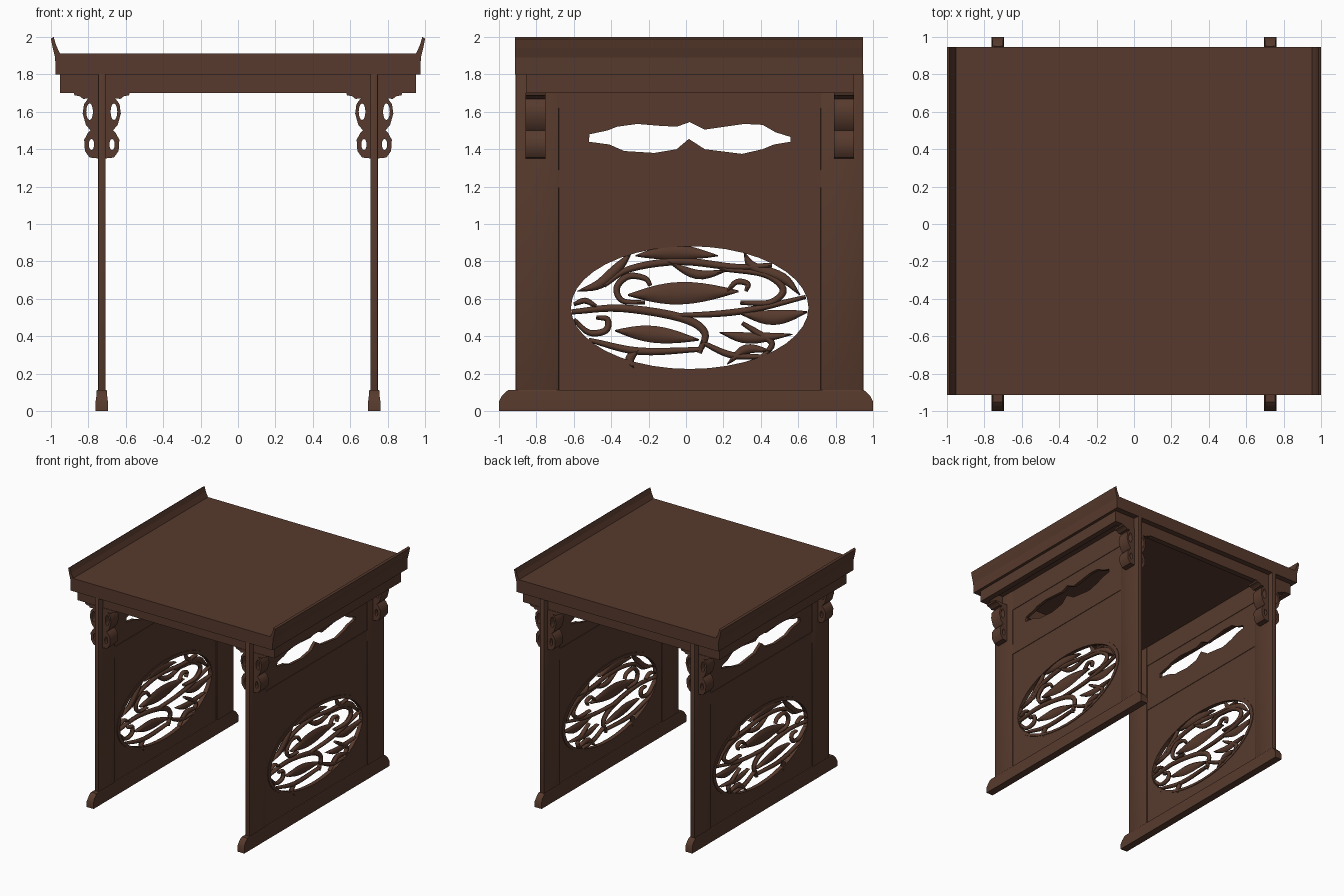
import bpy, bmesh, math
from mathutils import Matrix, Vector

if "Cube" in bpy.data.objects:
    bpy.data.objects.remove(bpy.data.objects["Cube"])

wood = bpy.data.materials.new("dark_brown_wood")
wood.diffuse_color = (0.095, 0.042, 0.026, 1)
wood.use_nodes = True
wood.node_tree.nodes["Principled BSDF"].inputs["Base Color"].default_value = wood.diffuse_color
YC = 0.02      # tabletop and frames sit slightly behind the feet's centre
LEG = 0.728    # x of each side frame


def finish(name, bm, smooth=None):
    bmesh.ops.recalc_face_normals(bm, faces=bm.faces[:])
    me = bpy.data.meshes.new(name)
    bm.to_mesh(me)
    bm.free()
    me.materials.clear()
    me.materials.append(wood)
    for p in me.polygons:
        p.material_index = 0
        p.use_smooth = False
    ob = bpy.data.objects.new(name, me)
    bpy.context.collection.objects.link(ob)
    if smooth:
        bpy.ops.object.select_all(action='DESELECT')
        ob.select_set(True)
        bpy.context.view_layer.objects.active = ob
        bpy.ops.object.shade_smooth_by_angle(angle=math.radians(smooth))
    return ob


def box(name, lo, hi, bevel=0):
    lo, hi = Vector(lo), Vector(hi)
    bm = bmesh.new()
    bmesh.ops.create_cube(bm, size=1)
    for v in bm.verts:
        v.co = (lo + hi) / 2 + Vector(a * b for a, b in zip(v.co, hi - lo))
    if bevel:
        bmesh.ops.bevel(bm, geom=bm.edges[:], offset=bevel, segments=2,
                        profile=0.5, affect='EDGES')
    return finish(name, bm, 35 if bevel else None)


def prism(name, loops, half, plane, loc, smooth=None, tweak=None):
    """Filled outline (later loops are holes), extruded by half each way."""
    cu = bpy.data.curves.new("outline", 'CURVE')
    cu.dimensions, cu.fill_mode, cu.extrude = '2D', 'BOTH', half
    for pts in loops:
        sp = cu.splines.new('POLY')
        sp.points.add(len(pts) - 1)
        for p, (u, v) in zip(sp.points, pts):
            p.co = (u, v, 0, 1)
        sp.use_cyclic_u = True
    tmp = bpy.data.objects.new("outline", cu)
    bpy.context.collection.objects.link(tmp)
    dg = bpy.context.evaluated_depsgraph_get()
    me = bpy.data.meshes.new_from_object(tmp.evaluated_get(dg))
    bm = bmesh.new()
    bm.from_mesh(me)
    bpy.data.objects.remove(tmp)
    bpy.data.curves.remove(cu)
    bpy.data.meshes.remove(me)
    bmesh.ops.remove_doubles(bm, verts=bm.verts[:], dist=1e-5)
    for v in bm.verts:
        u, w, d = v.co
        if tweak:
            d *= tweak(w)
        v.co = Vector((d, u, w) if plane == 'side' else (u, -d, w)) + Vector(loc)
    return finish(name, bm, smooth)


def ellipse(cu, cv, a, b, n=40):
    return [(cu + a * math.cos(2 * math.pi * i / n),
             cv + b * math.sin(2 * math.pi * i / n)) for i in range(n)]


def rect(u0, v0, u1, v1):
    return [(u0, v0), (u1, v0), (u1, v1), (u0, v1)]


def carve(bm, pts, w, tip, x, depth=0.018):
    """Tapered carved stroke along a smooth path in the oval (hundredths)."""
    P = [Vector((YC + a / 100, 0.55 + b / 100)) for a, b in pts]
    P = [2 * P[0] - P[1]] + P + [2 * P[-1] - P[-2]]
    path = []
    for i in range(1, len(P) - 2):
        a, b, c, d = P[i - 1:i + 3]
        for k in range(5 + (i == len(P) - 3)):
            t = k / 5
            path.append(0.5 * (2 * b + (c - a) * t + (2 * a - 5 * b + 4 * c - d) * t * t
                               + (3 * b - a - 3 * c + d) * t ** 3))
    rings, n = [], len(path) - 1
    for i, p in enumerate(path):
        tan = (path[min(i + 1, n)] - path[max(i - 1, 0)]).normalized()
        nor = Vector((-tan.y, tan.x))
        r = w / 100 * (tip + (1 - tip) * math.sin(math.pi * i / n))
        ring = []
        for s, d in ((1, 0), (.6, .8), (0, 1), (-.6, .8), (-1, 0), (-.6, -.8), (0, -1), (.6, -.8)):
            q = p + nor * r * s
            ring.append(bm.verts.new((x + depth * d, q.x, q.y)))
        rings.append(ring)
    for r0, r1 in zip(rings, rings[1:]):
        for j in range(8):
            bm.faces.new((r0[j], r0[j - 1], r1[j - 1], r1[j]))
    bm.faces.new(rings[0])
    bm.faces.new(rings[-1][::-1])


# Tabletop with upturned end flanges
half = [(0.975, 1.80), (0.977, 1.89), (0.99, 1.94), (1.0, 1.99), (0.985, 2.0),
        (0.972, 1.955), (0.952, 1.912)]
prism("tabletop", [half + [(-x, z) for x, z in reversed(half)]], 0.93, 'front', (0, YC - 0.005, 0))

# Apron frame under the top
for s, n in ((-1, "front"), (1, "back")):
    y = YC + s * 0.85
    box(n + "_apron", (-0.95, y - 0.025, 1.70), (0.95, y + 0.025, 1.805))
for s, n in ((-1, "left"), (1, "right")):
    box(n + "_apron", (s * 0.925 - 0.025, YC - 0.83, 1.70), (s * 0.925 + 0.025, YC + 0.83, 1.805))

# Shapes shared by both side frames
cloud = [(-.52, 1.44), (-.515, 1.48), (-.42, 1.50), (-.37, 1.52), (-.26, 1.535), (-.14, 1.525),
         (-.05, 1.52), (.02, 1.545), (.10, 1.505), (.31, 1.535), (.41, 1.53), (.48, 1.49),
         (.56, 1.465), (.56, 1.44), (.47, 1.425), (.41, 1.40), (.30, 1.375), (.10, 1.40),
         (.015, 1.455), (-.05, 1.40), (-.17, 1.38), (-.33, 1.39), (-.41, 1.425)]
foot = [(-1, 0), (1, 0), (1, .05), (.985, .08), (.96, .105), (.95, .113),
        (-.95, .113), (-.96, .105), (-.985, .08), (-1, .05)]
bracket = [(.015, 1.70), (.15, 1.70), (.145, 1.688), (.115, 1.682), (.10, 1.668), (.072, 1.672),
           (.095, 1.64), (.102, 1.59), (.085, 1.53), (.06, 1.50), (.075, 1.485), (.094, 1.45),
           (.09, 1.39), (.065, 1.355), (.015, 1.35)]
holes = [ellipse(.065, 1.60, .018, .045, 12), ellipse(.055, 1.425, .014, .03, 12)]
# Carving: (half width, path) in hundredths from the oval's centre
leaves = [(4, [(-29, 28), (-8, 30), (15, 28)]), (6, [(-33, 7), (-5, 8), (26, 9)]),
          (4, [(27, -3), (45, -5), (63, -2)]), (4.5, [(-40, -12), (-19, -14), (5, -17)]),
          (3, [(16, -13), (32, -16), (55, -14)]), (3, [(-60, 9), (-48, 13), (-38, 22), (-31, 30)]),
          (3, [(29, 30), (34, 22), (50, 16), (59, 7)]), (2.5, [(20, -30), (30, -22), (44, -23)]),
          (2.5, [(-12, 25), (4, 18), (20, 20)]), (2.5, [(-27, -22), (-32, -27), (-30, -32)])]
vines = [(2, [(-46, 12), (-32, 21), (-5, 25), (24, 22), (44, 23)]),
         (1.9, [(16, 21), (40, 18), (50, 10), (43, 3), (27, 3)]),
         (1.8, [(-21, 12), (-24, 16), (-33, 17), (-39, 11), (-36, 4), (-24, 3)]),
         (2.3, [(-63, -2), (-37, 0), (-5, -5), (8, -13), (5, -24)]),
         (1.8, [(-12, -4), (15, -3), (37, 0), (62, 6)]),
         (1.8, [(-62, -6), (-54, -13), (-45, -12), (-44, -6), (-50, -5)]),
         (2, [(-54, -17), (-27, -23), (7, -22)]),
         (1.8, [(6, -18), (22, -25), (40, -26)]),
         (1.8, [(38, -27), (44, -19), (36, -13), (28, -8)]),
         (1.6, [(-50, 1), (-56, 4), (-62, 2)]),
         (1.6, [(20, 9), (25, 14), (31, 13), (30, 9)])]

for s, side in ((-1, "left"), (1, "right")):
    x = s * LEG
    at = (x, 0, 0)
    # Foot rail, narrower at the top
    prism(side + "_foot", [foot], 0.033, 'side', at, 30, lambda z: 0.75 if z > .11 else 0.88 if z > .07 else 1)
    # Stiles, rails and panels
    for y0, y1, n in ((-0.912, -0.68, "front"), (0.72, 0.95, "back")):
        box(f"{side}_{n}_stile", (x - .021, y0, .10), (x + .021, y1, 1.805), 0.008)
    for z0, z1, n in ((1.62, 1.80, "top"), (1.195, 1.29, "middle")):
        box(f"{side}_{n}_rail", (x - .017, -0.685, z0), (x + .017, 0.725, z1))
    prism(side + "_upper_panel", [rect(-.685, 1.285, .725, 1.625), cloud], .013, 'side', at)
    prism(side + "_lower_panel", [rect(-.685, .10, .725, 1.20), ellipse(YC, .55, .65, .335)],
          .013, 'side', at)
    prism(side + "_oval_rim", [ellipse(YC, .557, .672, .352), ellipse(YC, .553, .635, .328)],
          .018, 'side', at)
    # Pierced vine carving
    bm = bmesh.new()
    for w, p in leaves:
        carve(bm, p, w, 0.08, x)
    for w, p in vines:
        carve(bm, p, w, 0.6, x)
    finish(side + "_vine_carving", bm, 50)
    # Scroll brackets either side of each stile
    for yc, n in ((-0.805, "front"), (0.845, "back")):
        for d, face in ((-1, "left"), (1, "right")):
            loops = [[(d * u, z) for u, z in lp] for lp in [bracket] + holes]
            prism(f"{side}_{n}_bracket_{face}", loops, .054, 'front', (x, yc, 0), 40)
